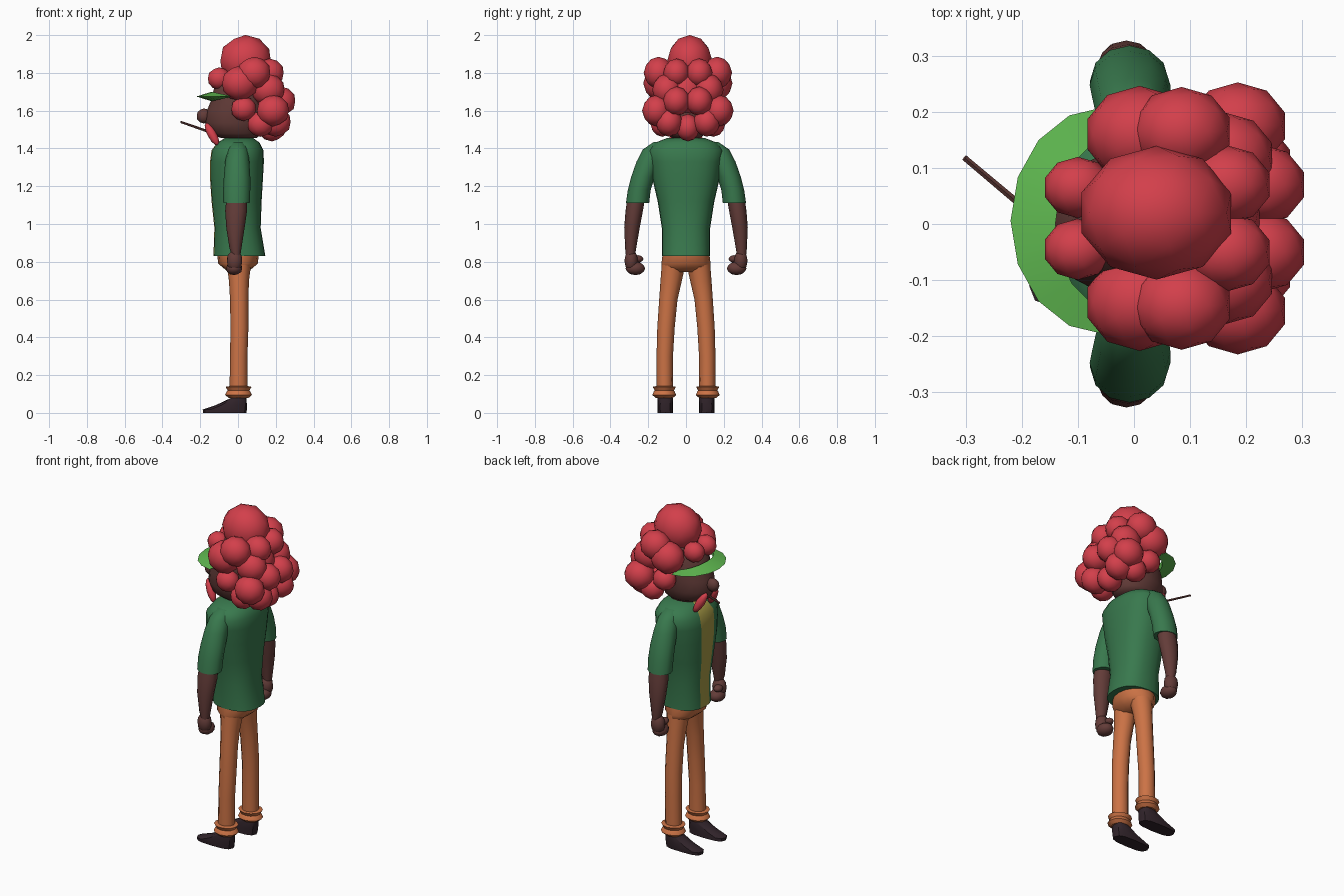
import bpy, bmesh
from math import sin, cos, pi, radians
from mathutils import Vector, Matrix

old = bpy.data.objects.get("Cube")
if old:
    bpy.data.objects.remove(old, do_unlink=True)


def material(name, r, g, b):
    m = bpy.data.materials.new(name)
    m.use_nodes = True
    m.diffuse_color = (r, g, b, 1)
    m.node_tree.nodes["Principled BSDF"].inputs["Base Color"].default_value = (r, g, b, 1)
    return m


RED = material("hair red", .65, .05, .07)
GREEN = material("shirt green", .04, .19, .075)
LIME = material("visor green", .115, .48, .08)
SKIN = material("skin brown", .125, .045, .04)
ORANGE = material("trouser orange", .6, .17, .06)
YELLOW = material("undershirt yellow", .38, .32, .06)
DARK = material("shoe dark", .03, .017, .023)


def finish(name, bm, *mats, angle=50):
    bmesh.ops.recalc_face_normals(bm, faces=bm.faces)
    mesh = bpy.data.meshes.new(name)
    bm.to_mesh(mesh)
    bm.free()
    for m in mats:
        mesh.materials.append(m)
    for p in mesh.polygons:
        p.use_smooth = True
    mesh.set_sharp_from_angle(angle=radians(angle))
    ob = bpy.data.objects.new(name, mesh)
    bpy.context.collection.objects.link(ob)
    return ob


def loft(name, rings, *mats, seg=12, power=2.0, paint=None, angle=50):
    """Skin stacked rings given as (x0, x1, y0, y1, z)."""
    def squash(v):
        return (abs(v) ** (2 / power)) * (1 if v > 0 else -1)
    bm = bmesh.new()
    loops = []
    for x0, x1, y0, y1, z in rings:
        loops.append([bm.verts.new(((x0 + x1) / 2 + (x1 - x0) / 2 * squash(cos(2 * pi * i / seg)),
                                    (y0 + y1) / 2 + (y1 - y0) / 2 * squash(sin(2 * pi * i / seg)), z))
                      for i in range(seg)])
    for a, b in zip(loops, loops[1:]):
        for i in range(seg):
            j = (i + 1) % seg
            f = bm.faces.new((a[i], a[j], b[j], b[i]))
            if paint:
                f.material_index = paint(i)
    bm.faces.new(loops[0])
    bm.faces.new(loops[-1])
    return finish(name, bm, *mats, angle=angle)


def ball(name, centre, size, mat, rot=None):
    bm = bmesh.new()
    bmesh.ops.create_icosphere(bm, subdivisions=2, radius=1)
    m = Matrix.Translation(centre) @ (rot or Matrix()) @ Matrix.Diagonal((*size, 1))
    bmesh.ops.transform(bm, matrix=m, verts=bm.verts)
    return finish(name, bm, mat, angle=80)


def mirrored(rings, side):
    return [(a, b, c * side, d * side, z) for a, b, c, d, z in rings]


# Shirt body, with the undershirt showing down the open front (-x)
loft("shirt", [
    (-.13, .145, -.128, .128, .83), (-.125, .12, -.128, .128, .98),
    (-.14, .125, -.15, .15, 1.12), (-.148, .132, -.178, .178, 1.24),
    (-.148, .137, -.19, .19, 1.33), (-.14, .135, -.2, .2, 1.39),
    (-.11, .115, -.165, .165, 1.43), (-.07, .08, -.1, .1, 1.455)],
    GREEN, YELLOW, seg=24, power=2.4, paint=lambda i: int(i in (11, 12)))

# Hips
loft("trouser_hips", [
    (-.05, .05, -.1, .1, .745), (-.075, .075, -.128, .128, .765),
    (-.105, .105, -.13, .13, .79), (-.11, .11, -.124, .124, .84)], ORANGE, seg=16)

LEG = [(-.045, .05, .07, .155, .11), (-.042, .05, .069, .156, .3),
       (-.04, .055, .06, .152, .45), (-.042, .055, .045, .142, .6),
       (-.048, .058, .022, .135, .7), (-.06, .07, .002, .128, .79)]
CUFF = [(.078, .05), (.095, .07), (.112, .062), (.118, .056), (.138, .068), (.142, .045)]
SHOE = [(-.185, .045, .068, .15, 0), (-.187, .047, .068, .152, .018),
        (-.12, .047, .068, .152, .04), (-.035, .045, .07, .15, .08), (-.03, .04, .075, .145, .1)]
SLEEVE = [(-.078, .062, .195, .318, 1.11), (-.079, .065, .187, .308, 1.18),
          (-.075, .065, .165, .29, 1.25), (-.068, .06, .13, .262, 1.33),
          (-.055, .052, .1, .228, 1.395), (-.035, .035, .08, .17, 1.435)]
ARM = [(-.03, .012, .27, .318, .83), (-.045, .018, .264, .322, .87),
       (-.062, .035, .245, .327, .98), (-.068, .048, .228, .32, 1.07),
       (-.06, .045, .215, .308, 1.15)]

# Limbs, built for both sides
for side, word in ((1, "right"), (-1, "left")):
    loft(word + "_leg", mirrored(LEG, side), ORANGE)
    loft(word + "_cuff", [(-r + .002, r + .004, side * .115 - r * .9, side * .115 + r * .9, z)
                          for z, r in CUFF], ORANGE, angle=35)
    loft(word + "_shoe", mirrored(SHOE, side), DARK, power=3, angle=40)
    loft(word + "_sleeve", mirrored(SLEEVE, side), GREEN)
    loft(word + "_arm", mirrored(ARM, side), SKIN)
    ball(word + "_palm", (-.018, .29 * side, .805), (.042, .036, .06), SKIN)
    ball(word + "_fingers", (-.02, .268 * side, .765), (.044, .052, .036), SKIN)
    ball(word + "_thumb", (-.035, .255 * side, .815), (.025, .03, .02), SKIN)

# Neck, head and nose
loft("neck", [(-.055, .065, -.06, .06, 1.4), (-.055, .065, -.06, .06, 1.5)], SKIN)
loft("head", [
    (-.09, .1, -.075, .075, 1.455), (-.15, .125, -.105, .105, 1.48),
    (-.175, .14, -.122, .122, 1.535), (-.165, .15, -.128, .128, 1.6),
    (-.14, .15, -.13, .13, 1.66), (-.12, .14, -.12, .12, 1.75),
    (-.06, .1, -.07, .07, 1.82)], SKIN, seg=16)
ball("nose", (-.18, .005, 1.572), (.04, .03, .04), SKIN)

# Beard tufts
for side, word in ((1, "right"), (-1, "left")):
    top = Vector((-.17, .045 * side, 1.535))
    tip = Vector((-.105, .075 * side, 1.415))
    turn = (top - tip).to_track_quat("Z", "Y").to_matrix().to_4x4()
    ball(word + "_beard_tuft", (top + tip) / 2, (.024, .024, (top - tip).length / 2), RED, turn)

# Stalk held in the mouth
start, end = Vector((-.15, -.01, 1.487)), Vector((-.302, .118, 1.54))
bm = bmesh.new()
bmesh.ops.create_cone(bm, cap_ends=True, segments=6, radius1=.007, radius2=.006,
                      depth=(end - start).length)
aim = Matrix.Translation((start + end) / 2) @ (end - start).to_track_quat("Z", "Y").to_matrix().to_4x4()
bmesh.ops.transform(bm, matrix=aim, verts=bm.verts)
finish("mouth_stalk", bm, SKIN)

# Visor: a crescent with a wedge section
bm = bmesh.new()
steps = 8
rows = []
for i in range(steps + 1):
    t = pi * (i / steps - .5)
    x, y, h = -.04 - .1 * cos(t), .15 * sin(t), .022 * cos(t) + .003
    rows.append([bm.verts.new(p) for p in (
        (-.05 - .17 * cos(t), .203 * sin(t) + .006, 1.675),
        (x, y, 1.675 + h), (x, y, 1.675 - h))])
for a, b in zip(rows, rows[1:]):
    for k in range(3):
        n = (k + 1) % 3
        bm.faces.new((a[k], a[n], b[n], b[k]))
bm.faces.new(rows[0])
bm.faces.new(rows[-1])
finish("visor", bm, LIME, angle=30)

# Hair puffs: centre x, y, z, then radius
SINGLE = [(.04, .02, 1.865, .14), (.18, .01, 1.51, .075), (.1, 0, 1.7, .13)]
PAIRED = [(-.1, .055, 1.77, .062), (.01, .15, 1.745, .098), (.085, .155, 1.8, .09),
          (.165, .06, 1.8, .08), (.225, .06, 1.65, .082), (.185, .165, 1.6, .088),
          (.2, .1, 1.54, .082), (.03, .15, 1.61, .068), (.12, .135, 1.53, .072),
          (.16, .11, 1.71, .09)]
for i, (x, y, z, r) in enumerate(SINGLE):
    ball(f"hair_puff_centre_{i + 1}", (x, y, z), (r, r * .85, r * .97), RED)
for i, (x, y, z, r) in enumerate(PAIRED):
    for side, word in ((1, "right"), (-1, "left")):
        ball(f"hair_puff_{word}_{i + 1}", (x, y * side + .01, z), (r, r * .88, r * .95), RED)
